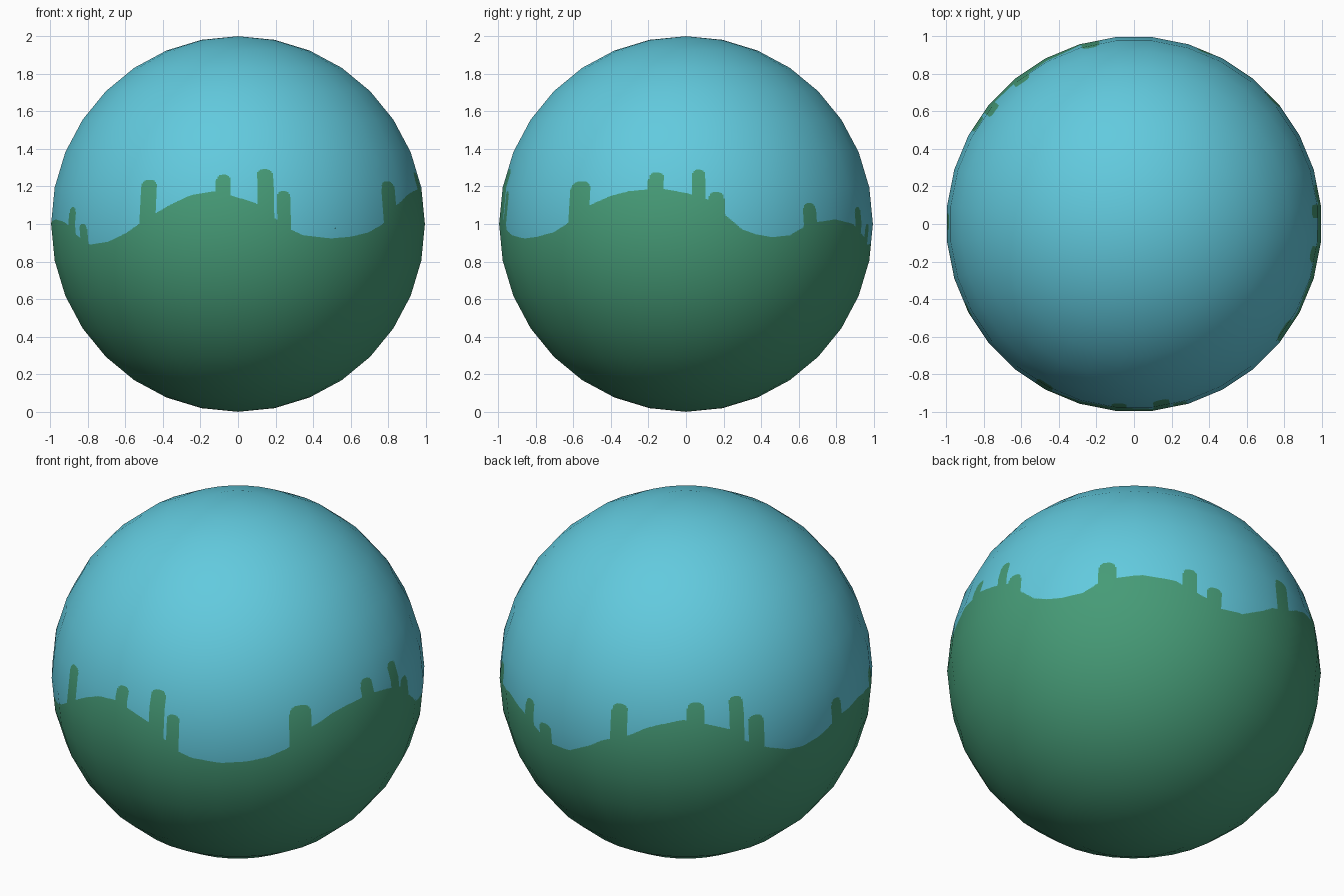
import bpy, bmesh, math
from mathutils import Vector

if "Cube" in bpy.data.objects:
    bpy.data.objects.remove(bpy.data.objects["Cube"])

SEG, RINGS, FINE = 32, 16, 24
STEP = 360 / SEG

# Rolling ground line: azimuth from the front in degrees, height above the equator
GROUND = [(-77, .025), (-70, .015), (-66, 0), (-60, -.06), (-53, -.11), (-44.5, -.095),
          (-37, -.05), (-32, 0), (-26, .06), (-20.6, .11), (-14.5, .155), (-7, .175),
          (-1.7, .15), (5.7, .11), (11.5, .03), (16.5, -.03), (20.5, -.06), (30, -.077),
          (37, -.068), (44.5, -.045), (50, -.005), (58.8, .10), (66, .15), (72, .175),
          (82, .19), (90, .165), (97, .13), (102, .05), (107.5, -.03), (112, -.055),
          (117.5, -.07), (124, -.06), (128.5, -.02), (134.5, .01), (143, .025), (153, .0),
          (160, -.05), (168.5, -.11), (176, -.104), (184, -.035), (188, .01), (197, .066),
          (202, .113), (207, .145), (214, .173), (221, .15), (228.5, .11), (234, .03),
          (240, -.02), (248.5, -.072), (254.5, -.078), (260.7, -.06), (266, -.02), (272, .01)]

# Rounded trees standing on the ground: start, end, top
TREES = [(-65, -60.5, .09), (-58.3, -54, .0), (-32, -26.2, .235), (-7, -2.2, .263),
         (5.9, 11.3, .292), (12, 16.6, .175), (51.3, 58.6, .227), (78, 83.2, .275),
         (91.8, 96.3, .29), (97, 102, .17), (129, 134.4, .112), (155.3, 160, .09),
         (163, 168.5, .0), (191, 196.6, .233), (215.3, 221, .266), (228.6, 233.5, .285),
         (234.7, 240, .17), (266.8, 271.8, .114)]


def skyline(a):
    a = (a + 77) % 360 - 77
    pts = GROUND + [(GROUND[0][0] + 360, GROUND[0][1])]
    h = 0
    for (a0, h0), (a1, h1) in zip(pts, pts[1:]):
        if a0 <= a <= a1:
            h = h0 + (h1 - h0) * (a - a0) / (a1 - a0)
            break
    for s, e, top in TREES:
        if s < a < e:
            u = (2 * a - s - e) / (e - s)
            h = max(h, top - .045 * (1 - math.sqrt(1 - abs(u) ** 3)))
    return h


def radius(z):
    # chord between neighbouring rings of the faceted ball
    lat = math.degrees(math.asin(max(-1, min(1, z))))
    k = math.floor(lat / STEP + 1e-6)
    l0, l1 = math.radians(k * STEP), math.radians((k + 1) * STEP)
    t = (z - math.sin(l0)) / (math.sin(l1) - math.sin(l0))
    return math.cos(l0) + (math.cos(l1) - math.cos(l0)) * t


def point(a, z):
    # straight side between neighbouring meridians (set half a step off the axes)
    mid = math.floor((a + STEP / 2) / STEP + 1e-6) * STEP
    r = radius(z) * math.cos(math.radians(STEP / 2)) / math.cos(math.radians(a - mid))
    b = math.radians(a)
    return Vector((r * math.sin(b), -r * math.cos(b), z))


bm = bmesh.new()


def patch(a0, a1, z0, z1, mat):
    cos = [point(a0, z0), point(a1, z0), point(a1, z1), point(a0, z1)]
    if z0 < -.9999:
        cos = [Vector((0, 0, -1))] + cos[2:]
    elif z1 > .9999:
        cos = cos[:2] + [Vector((0, 0, 1))]
    f = bm.faces.new([bm.verts.new(c) for c in cos])
    f.material_index = mat
    f.smooth = True


levels = [math.sin(math.pi * (i / RINGS - .5)) for i in range(RINGS + 1)]
for s in range(SEG):
    start = (s - .5) * STEP
    # plain land below and sky above
    for i in range(RINGS):
        if i < 7 or i > 9:
            patch(start, start + STEP, levels[i], levels[i + 1], 0 if i < 7 else 1)
    # finely cut belt that carries the skyline
    for c in range(FINE):
        a0, a1 = start + STEP * c / FINE, start + STEP * (c + 1) / FINE
        h = skyline((a0 + a1) / 2)
        zs = sorted(levels[7:11] + [h])
        for z0, z1 in zip(zs, zs[1:]):
            if z1 - z0 > 1e-5:
                patch(a0, a1, z0, z1, 0 if (z0 + z1) / 2 < h else 1)

bmesh.ops.remove_doubles(bm, verts=bm.verts, dist=1e-5)
mesh = bpy.data.meshes.new("landscape_ball")
bm.to_mesh(mesh)
bm.free()

for name, col in (("land green", (.061, .328, .184, 1)), ("sky blue", (.122, .591, .730, 1))):
    m = bpy.data.materials.new(name)
    m.diffuse_color = col
    m.use_nodes = True
    m.node_tree.nodes["Principled BSDF"].inputs["Base Color"].default_value = m.diffuse_color
    mesh.materials.append(m)

# round shading over the faceted ball
mesh.normals_split_custom_set_from_vertices([v.co.normalized() for v in mesh.vertices])

ball = bpy.data.objects.new("landscape_ball", mesh)
ball.location.z = 1
bpy.context.collection.objects.link(ball)
